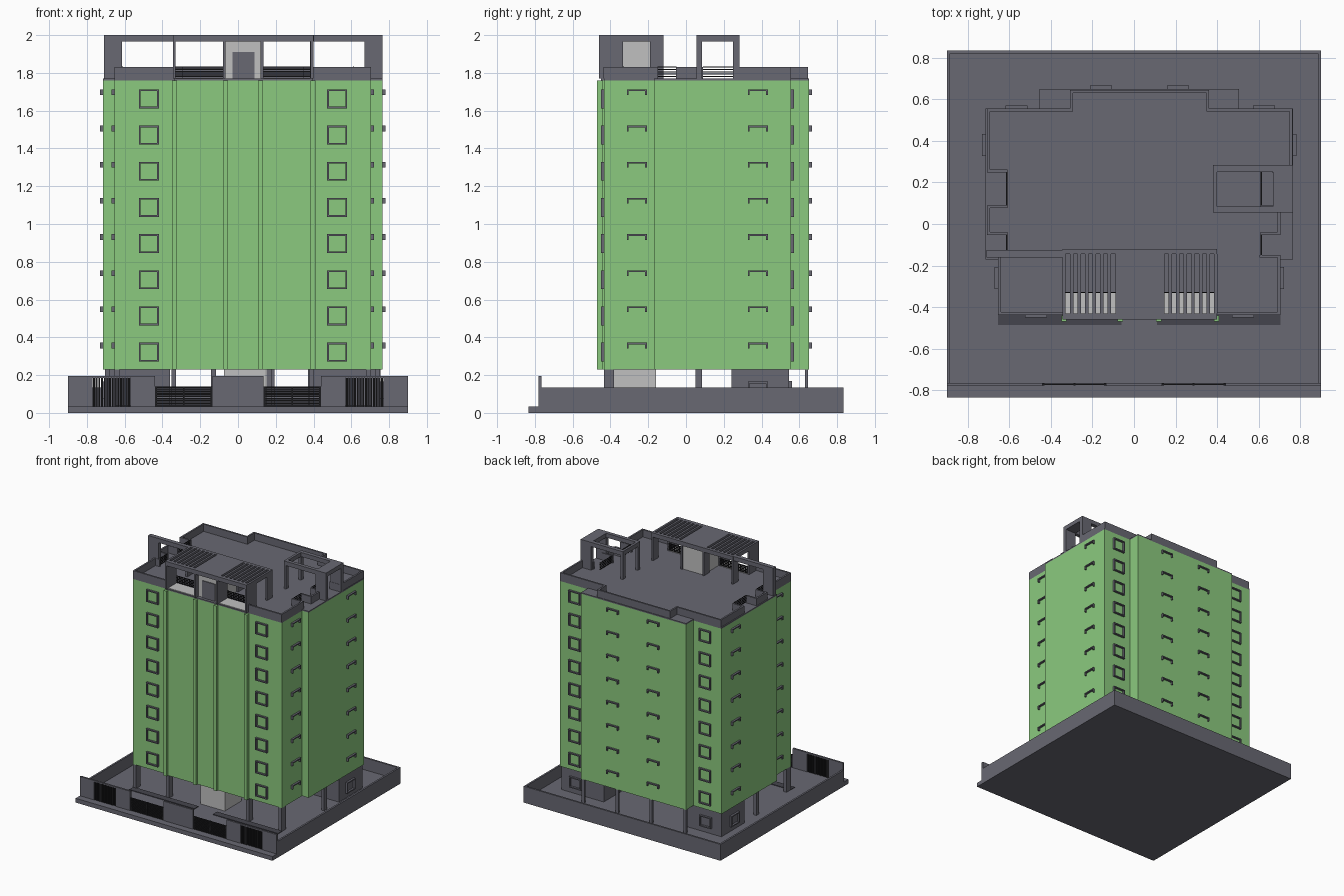
import bpy
import bmesh
from mathutils import Matrix, Vector

default_cube = bpy.data.objects.get("Cube")
if default_cube:
    bpy.data.objects.remove(default_cube, do_unlink=True)


def make_material(name, red, green, blue):
    material = bpy.data.materials.new(name)
    material.use_nodes = True
    color = (red, green, blue, 1)
    material.diffuse_color = color
    shader = next(n for n in material.node_tree.nodes if n.type == "BSDF_PRINCIPLED")
    shader.inputs["Base Color"].default_value = color
    return material


slate = make_material("slate grey", 0.14, 0.14, 0.17)
green = make_material("leaf green", 0.26, 0.59, 0.21)
pale = make_material("pale grey", 0.53, 0.53, 0.53)
black = make_material("black metal", 0.012, 0.012, 0.014)
shadow_grey = make_material("dark paving", 0.06, 0.06, 0.075)


class Part:
    """Collects boxes and prisms into one mesh object."""

    def __init__(self, name, material):
        self.name, self.material, self.mesh = name, material, bmesh.new()

    def box(self, x0, x1, y0, y1, z0, z1):
        low, high = Vector((x0, y0, z0)), Vector((x1, y1, z1))
        place = Matrix.Translation((low + high) / 2) @ Matrix.Diagonal((*(high - low), 1))
        bmesh.ops.create_cube(self.mesh, size=1, matrix=place)

    def prism(self, outline, z0, z1):
        face = self.mesh.faces.new([self.mesh.verts.new((x, y, z0)) for x, y in outline])
        result = bmesh.ops.extrude_face_region(self.mesh, geom=[face])
        moved = [v for v in result["geom"] if isinstance(v, bmesh.types.BMVert)]
        bmesh.ops.translate(self.mesh, verts=moved, vec=(0, 0, z1 - z0))

    def wall_path(self, points, thick, z0, z1):
        half = thick / 2
        for (ax, ay), (bx, by) in zip(points, points[1:]):
            self.box(min(ax, bx) - half, max(ax, bx) + half,
                     min(ay, by) - half, max(ay, by) + half, z0, z1)

    def finish(self):
        bmesh.ops.recalc_face_normals(self.mesh, faces=self.mesh.faces)
        data = bpy.data.meshes.new(self.name)
        self.mesh.to_mesh(data)
        self.mesh.free()
        data.materials.append(self.material)
        bpy.context.collection.objects.link(bpy.data.objects.new(self.name, data))


FLOOR, BODY, ROOF, DECK, TOP = 0.035, 0.23, 1.77, 1.965, 2.0
RAIL = 1.83

# Ground slab and low boundary wall
site = Part("ground_slab", slate)
site.box(-0.9, 0.9, -0.835, 0.835, 0, FLOOR)
site.finish()

fence = Part("boundary_wall", slate)
for s in (-1, 1):
    fence.box(*sorted((s * 0.885, s * 0.9)), -0.78, 0.835, FLOOR, 0.135)
fence.box(-0.9, 0.9, 0.82, 0.835, FLOOR, 0.135)
fence.finish()

# Front wall with two grilles and two gates
front_wall = Part("front_wall", slate)
grille = Part("wall_grilles", black)
gate = Part("entry_gates", black)
front_wall.box(-0.135, 0.135, -0.78, -0.765, 0, 0.195)
for s in (-1, 1):
    def span(a, b):
        return sorted((s * a, s * b))
    front_wall.box(*span(0.44, 0.57), -0.78, -0.765, FLOOR, 0.195)
    front_wall.box(*span(0.77, 0.9), -0.78, -0.765, FLOOR, 0.195)
    front_wall.box(*span(0.57, 0.77), -0.78, -0.765, 0.185, 0.195)
    for i in range(14):
        x = s * (0.577 + i * 0.0143)
        grille.box(x - 0.005, x + 0.005, -0.777, -0.768, FLOOR, 0.185)
    for i in range(9):
        z = FLOOR + i * 0.012
        gate.box(*span(0.135, 0.44), -0.775, -0.767, z, z + 0.009)
    for x in (0.14, 0.287, 0.435):
        gate.box(s * x - 0.005, s * x + 0.005, -0.777, -0.765, FLOOR, 0.14)
for part in (front_wall, grille, gate):
    part.finish()

# Dark paving strips along the front of the tower
paving = Part("paving_strips", shadow_grey)
paving.box(-0.655, -0.06, -0.485, -0.43, FLOOR, FLOOR + 0.005)
paving.box(0.11, 0.705, -0.485, -0.43, FLOOR, FLOOR + 0.005)
paving.finish()

# Open ground floor: rear rooms, columns and entrance core
rooms = Part("ground_rooms", slate)
rooms.box(-0.705, -0.36, 0.24, 0.545, FLOOR, BODY)
rooms.box(0.37, 0.755, 0.24, 0.545, FLOOR, BODY)
rooms.finish()

columns = Part("ground_columns", slate)
for x in (-0.64, -0.34, 0.39, 0.69):
    columns.box(x - 0.013, x + 0.013, -0.435, -0.38, FLOOR, BODY)
for x in (-0.69, -0.34, 0.165, 0.39, 0.74):
    columns.box(x - 0.013, x + 0.013, 0.05, 0.085, FLOOR, BODY)
for x in (-0.44, -0.13, 0.18, 0.49):
    columns.box(x - 0.013, x + 0.013, 0.63, 0.645, FLOOR, BODY)
columns.finish()

lobby = Part("entrance_core", pale)
lobby.box(-0.075, 0.145, -0.38, -0.16, FLOOR, BODY)
lobby.finish()

# Main tower body and vertical fins
footprint = [(-0.655, -0.435), (-0.34, -0.435), (-0.34, -0.45), (0.395, -0.45),
             (0.395, -0.435), (0.705, -0.435), (0.705, -0.17), (0.765, -0.17),
             (0.765, 0.555), (0.505, 0.555), (0.505, 0.65), (-0.455, 0.65),
             (-0.455, 0.555), (-0.715, 0.555), (-0.715, -0.17), (-0.655, -0.17)]
tower = Part("tower_body", green)
tower.prism(footprint, BODY, ROOF - 0.01)
tower.finish()

fins = Part("front_fins", green)
for x in (-0.337, -0.067, 0.12, 0.397):
    fins.box(x - 0.013, x + 0.013, -0.47, -0.44, BODY, ROOF - 0.01)
fins.finish()

roof = Part("roof_slab", slate)
roof.prism(footprint, ROOF - 0.01, ROOF)
roof.finish()

# Window surrounds: full frames on the wings, short hoods elsewhere
frames = Part("window_frames", slate)
hoods = Part("window_hoods", slate)


def trim(part, axis, face, out, centre, top, drop, sill=False):
    """Adds a surround on a wall; axis is the direction along the wall."""
    def piece(a, b, z0, z1):
        depth = sorted((face, face + out * 0.016))
        if axis == "x":
            part.box(a, b, *depth, z0, z1)
        else:
            part.box(*depth, a, b, z0, z1)
    half, bar = 0.053, 0.009
    piece(centre - half, centre + half, top - bar, top)
    piece(centre - half, centre - half + bar, top - drop, top)
    piece(centre + half - bar, centre + half, top - drop, top)
    if sill:
        piece(centre - half, centre + half, top - drop, top - drop + bar)


for level in range(8):
    top = 0.372 + level * 0.1915
    for x in (-0.472, 0.525):
        trim(frames, "x", -0.435, -1, x, top, 0.1, True)
    for x in (-0.565, 0.625):
        trim(frames, "x", 0.555, 1, x, top, 0.1, True)
    for x in (-0.158, 0.212):
        trim(hoods, "x", 0.65, 1, x, top, 0.03)
    for wall, out, y in ((-0.715, -1, 0.38), (-0.655, -1, -0.26),
                         (0.765, 1, 0.38), (0.705, 1, -0.26)):
        trim(hoods, "y", wall, out, y, top, 0.03)
for x in (-0.565, 0.625):
    trim(frames, "x", 0.545, 1, x, 0.17, 0.09, True)
for wall, out in ((-0.705, -1), (0.755, 1)):
    trim(frames, "y", wall, out, 0.38, 0.165, 0.09, True)
frames.finish()
hoods.finish()

# Parapet, with openings closed by railings
parapet = Part("roof_parapet", slate)
parapet.wall_path([(-0.345, -0.43), (-0.648, -0.43), (-0.648, -0.155), (-0.61, -0.155)],
                  0.014, ROOF, RAIL)
parapet.wall_path([(0.4, -0.43), (0.698, -0.43), (0.698, -0.155), (0.61, -0.155)],
                  0.014, ROOF, RAIL)
for x, inner in ((-0.7, -0.615), (0.698, 0.615)):
    parapet.wall_path([(inner, -0.045), (x, -0.045), (x, 0.083), (inner, 0.083)],
                      0.014, ROOF, RAIL)
parapet.wall_path([(-0.615, 0.255), (-0.7, 0.255), (-0.7, 0.548), (-0.3, 0.548),
                   (-0.3, 0.638), (0.355, 0.638), (0.355, 0.548), (0.755, 0.548),
                   (0.755, 0.255), (0.67, 0.255)], 0.014, ROOF, RAIL)
parapet.finish()

railings = Part("roof_railings", black)
for i in range(5):
    z = ROOF + 0.008 + i * 0.0125
    for x in (-0.612, 0.612):
        railings.box(x - 0.003, x + 0.003, -0.15, -0.05, z, z + 0.005)
        railings.box(x - 0.003, x + 0.003, 0.09, 0.25, z, z + 0.005)
    for a, b in ((-0.33, -0.075), (0.13, 0.39)):
        railings.box(a, b, -0.333, -0.327, z, z + 0.007)
railings.finish()

# Terrace floors and rooftop stair core with door
terrace = Part("terrace_floors", pale)
for a, b in ((-0.33, -0.075), (0.13, 0.39)):
    terrace.box(a, b, -0.44, -0.333, ROOF, ROOF + 0.004)
terrace.finish()

core = Part("roof_core", pale)
core.box(-0.065, 0.12, -0.42, -0.13, ROOF, DECK)
core.finish()

door = Part("roof_door", slate)
door.box(-0.03, 0.088, -0.427, -0.42, ROOF, 1.91)
door.finish()

# Slatted pergola over the terraces
pergola = Part("pergola", slate)
pergola.box(-0.075, 0.13, -0.46, -0.12, DECK, TOP)
pergola.box(-0.345, 0.4, -0.46, -0.43, DECK, TOP)
pergola.box(-0.345, 0.4, -0.145, -0.12, DECK, TOP)
for start in (-0.345, 0.13):
    for i in range(8):
        x = start + i * 0.0364
        pergola.box(x, x + 0.0165, -0.43, -0.145, DECK, TOP)
for x in (-0.345, -0.08, 0.12, 0.385):
    pergola.box(x, x + 0.015, -0.46, -0.333, ROOF, DECK)
    pergola.box(x, x + 0.015, -0.19, -0.12, ROOF, DECK)
pergola.finish()

# Side portal and corner frame on the roof
portal = Part("roof_portal", slate)
portal.box(-0.71, -0.345, -0.16, -0.125, DECK, TOP)
portal.box(-0.71, -0.615, -0.16, -0.125, ROOF, DECK)
portal.finish()

corner = Part("roof_frame", slate)
for a, b in ((0.055, 0.085), (0.25, 0.283)):
    corner.box(0.38, 0.765, a, b, DECK, TOP)
    corner.box(0.38, 0.4, a, b, ROOF, DECK)
    corner.box(0.67, 0.765, a, b, ROOF, DECK)
corner.box(0.38, 0.4, 0.085, 0.25, DECK, TOP)
corner.box(0.67, 0.765, 0.085, 0.25, DECK, TOP)
corner.finish()
